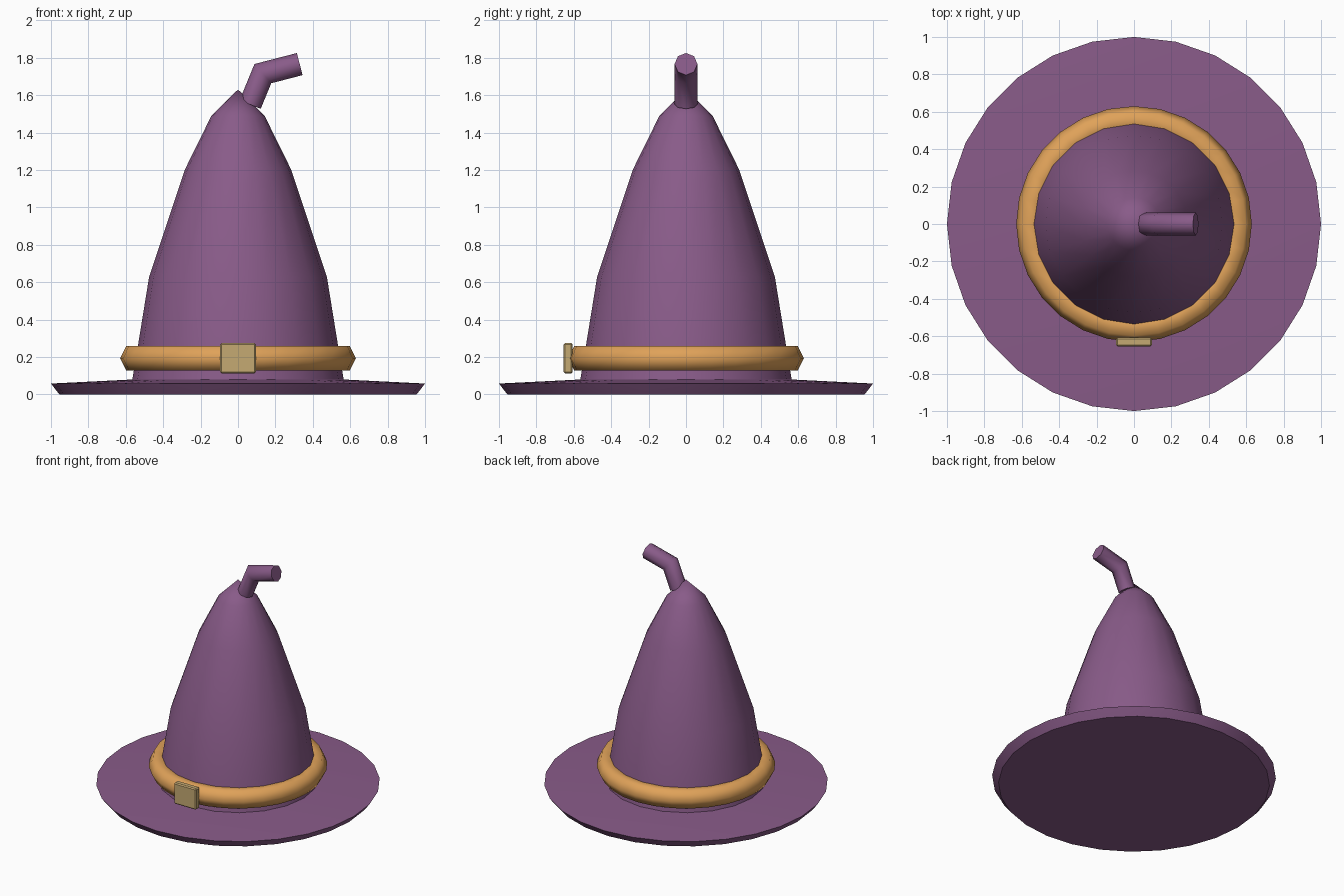
import bpy, bmesh, math
from mathutils import Vector, Matrix

if "Cube" in bpy.data.objects:
    bpy.data.objects.remove(bpy.data.objects["Cube"])


def material(name, rgb):
    m = bpy.data.materials.new(name)
    m.diffuse_color = (*rgb, 1)
    m.use_nodes = True
    m.node_tree.nodes["Principled BSDF"].inputs["Base Color"].default_value = m.diffuse_color
    return m


PURPLE = material("purple felt", (0.25, 0.105, 0.25))
ORANGE = material("orange band", (0.74, 0.36, 0.10))
GOLD = material("dull gold", (0.56, 0.40, 0.17))


def finish(name, bm, mat, angle=None):
    bmesh.ops.recalc_face_normals(bm, faces=bm.faces)
    mesh = bpy.data.meshes.new(name)
    bm.to_mesh(mesh)
    bm.free()
    mesh.materials.append(mat)
    ob = bpy.data.objects.new(name, mesh)
    bpy.context.collection.objects.link(ob)
    if angle:
        bpy.ops.object.select_all(action='DESELECT')
        ob.select_set(True)
        bpy.context.view_layer.objects.active = ob
        bpy.ops.object.shade_smooth_by_angle(angle=math.radians(angle))
    return ob


def lathe(name, profile, sides, mat, angle, closed=False):
    """Spin a (radius, height) profile around the z axis."""
    bm = bmesh.new()
    vs = [bm.verts.new((0, -r, z)) for r, z in profile]
    pairs = list(zip(vs, vs[1:])) + ([(vs[-1], vs[0])] if closed else [])
    edges = [bm.edges.new(p) for p in pairs]
    bmesh.ops.spin(bm, geom=vs + edges, cent=(0, 0, 0), axis=(0, 0, 1),
                   angle=math.tau, steps=sides, use_merge=True)
    bmesh.ops.remove_doubles(bm, verts=bm.verts, dist=1e-4)
    return finish(name, bm, mat, angle)


# Wide brim with an undercut rim
lathe("brim", [(0, 0), (0.955, 0), (0.975, 0.025), (1, 0.058), (0.56, 0.08), (0, 0.08)],
      28, PURPLE, 30)

# Tapering crown
lathe("crown", [(0, 0.06), (0.568, 0.06), (0.535, 0.26), (0.475, 0.63),
                (0.285, 1.2), (0.142, 1.49), (0, 1.63)], 20, PURPLE, 50)

# Hat band with a six-sided section
lathe("band", [(0.63, 0.193), (0.597, 0.26), (0.508, 0.26),
               (0.475, 0.193), (0.508, 0.127), (0.597, 0.127)], 28, ORANGE, 70, closed=True)

# Bent tip: an eight-sided tube along three points
path = [Vector(p) for p in ((0.065, 0, 1.55), (0.133, 0, 1.715), (0.33, 0, 1.766))]
bm = bmesh.new()
rings = []
dirs = [(b - a).normalized() for a, b in zip(path, path[1:])]
for i, p in enumerate(path):
    d0, d1 = dirs[max(i - 1, 0)], dirs[min(i, 1)]
    d = (d0 + d1).normalized()
    side = Vector((0, 1, 0)).cross(d) / d.dot(d1)   # mitred at the bend
    rings.append([bm.verts.new(p + 0.061 * (math.cos(a) * side + math.sin(a) * Vector((0, 1, 0))))
                  for a in (math.tau * k / 8 for k in range(8))])
for lo, hi in zip(rings, rings[1:]):
    for k in range(8):
        bm.faces.new((lo[k], lo[k - 1], hi[k - 1], hi[k]))
bm.faces.new(rings[0])
bm.faces.new(rings[-1])
finish("bent_tip", bm, PURPLE, 50)

# Buckle plate on the front of the band
bm = bmesh.new()
bmesh.ops.create_cube(bm, size=1, matrix=Matrix.Translation((0, -0.63, 0.193))
                      @ Matrix.Diagonal((0.19, 0.048, 0.164, 1)))
bmesh.ops.bevel(bm, geom=bm.edges[:], offset=0.008, segments=1, affect='EDGES')
finish("buckle", bm, GOLD)
